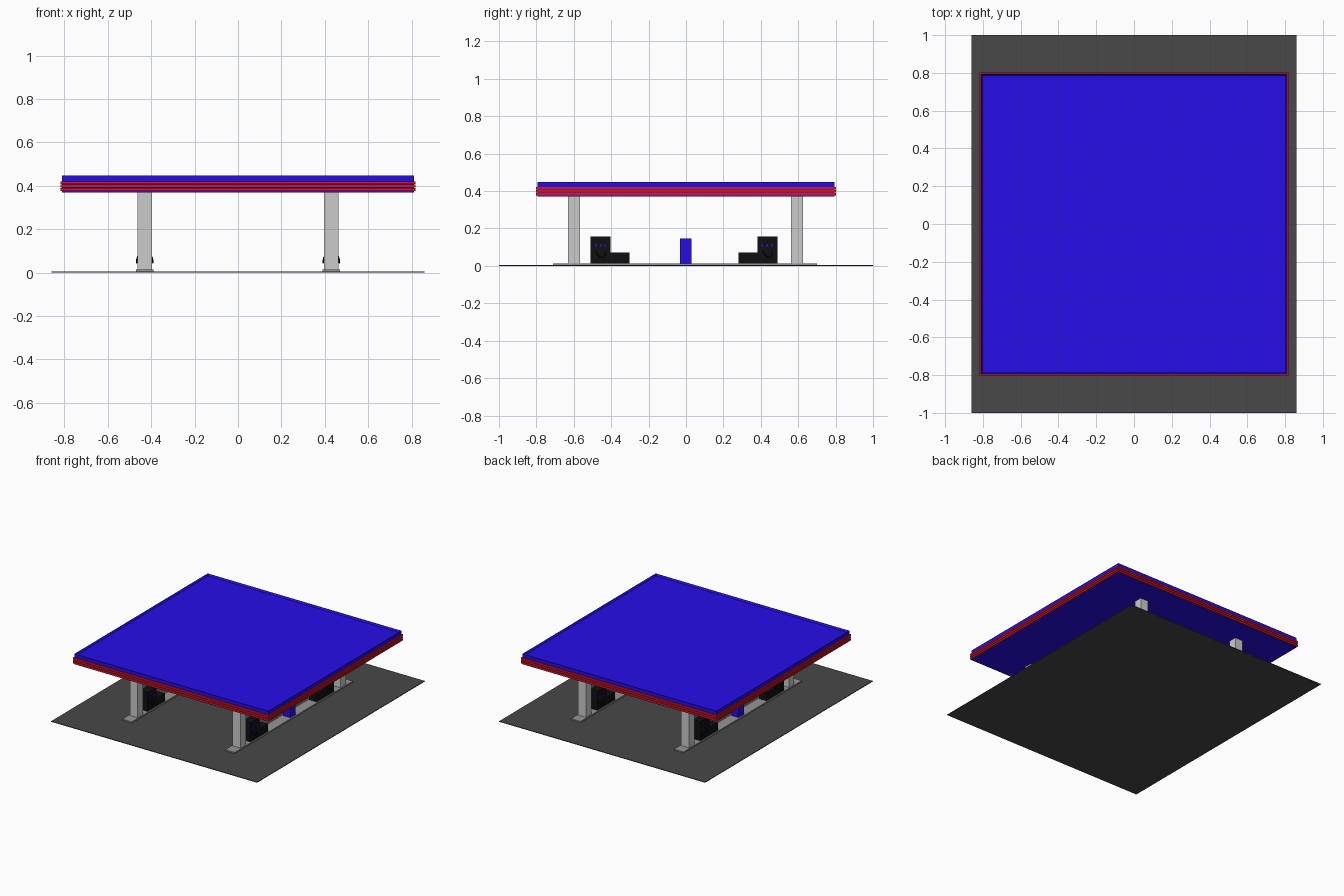
import bpy, bmesh
from mathutils import Vector

if "Cube" in bpy.data.objects:
    bpy.data.objects.remove(bpy.data.objects["Cube"])


def material(name, rgb):
    m = bpy.data.materials.new(name)
    m.diffuse_color = (*rgb, 1)
    m.use_nodes = True
    m.node_tree.nodes["Principled BSDF"].inputs["Base Color"].default_value = m.diffuse_color
    return m


BLUE = material("blue", (0.019, 0.004, 0.8))
RED = material("red", (0.7, 0.008, 0.015))
ASPHALT = material("asphalt", (0.065, 0.065, 0.065))
BLACK = material("black", (0.005, 0.005, 0.005))
CONCRETE = material("concrete", (0.3, 0.3, 0.3))
GREY = material("light_grey", (0.6, 0.6, 0.6))


def add_box(bm, x0, x1, y0, y1, z0, z1):
    geo = bmesh.ops.create_cube(bm, size=1)
    c = Vector(((x0 + x1) / 2, (y0 + y1) / 2, (z0 + z1) / 2))
    for v in geo["verts"]:
        v.co = Vector((v.co.x * (x1 - x0), v.co.y * (y1 - y0), v.co.z * (z1 - z0))) + c


def finish(name, bm, mat):
    me = bpy.data.meshes.new(name)
    bm.to_mesh(me)
    bm.free()
    if mat:
        me.materials.append(mat)
    ob = bpy.data.objects.new(name, me)
    bpy.context.collection.objects.link(ob)
    return ob


def boxes(name, mat, *extents):
    bm = bmesh.new()
    for e in extents:
        add_box(bm, *e)
    return finish(name, bm, mat)


# Forecourt slab
boxes("forecourt", ASPHALT, (-0.86, 0.86, -1, 1, 0, 0.005))

# Canopy slab with a shallow parapet around the roof
bm = bmesh.new()
add_box(bm, -0.81, 0.81, -0.795, 0.795, 0.37, 0.448)
bm.faces.ensure_lookup_table()
top = [f for f in bm.faces if f.calc_center_median().z > 0.44]
bmesh.ops.inset_region(bm, faces=top, thickness=0.012)
bmesh.ops.translate(bm, verts=top[0].verts[:], vec=(0, 0, -0.014))
finish("canopy", bm, BLUE)

# Red fascia strips running round the canopy
for i, z in enumerate((0.377, 0.393, 0.409)):
    h = 0.012
    boxes(f"fascia_strip_{i + 1}", RED,
          (-0.817, 0.817, -0.802, -0.795, z, z + h),
          (-0.817, 0.817, 0.795, 0.802, z, z + h),
          (-0.817, -0.81, -0.795, 0.795, z, z + h),
          (0.81, 0.817, -0.795, 0.795, z, z + h))


def hose(name, x, side, y):
    cu = bpy.data.curves.new(name, "CURVE")
    cu.dimensions = "3D"
    cu.bevel_depth = 0.003
    cu.bevel_resolution = 1
    cu.resolution_u = 4
    sp = cu.splines.new("BEZIER")
    pts = [(0.028, -0.03, 0.085), (0.037, -0.015, 0.06), (0.037, 0.012, 0.045), (0.028, 0.03, 0.085)]
    sp.bezier_points.add(len(pts) - 1)
    for bp, (dx, dy, z) in zip(sp.bezier_points, pts):
        bp.co = (x + side * dx, y + dy, z)
        bp.handle_left_type = bp.handle_right_type = "AUTO"
    cu.materials.append(BLACK)
    bpy.context.collection.objects.link(bpy.data.objects.new(name, cu))


# Two pump islands
for tag, x in (("left", -0.43), ("right", 0.43)):
    boxes(f"{tag}_island", CONCRETE, (x - 0.04, x + 0.04, -0.71, 0.70, 0.005, 0.014))
    for end, y in (("front", -0.598), ("back", 0.593)):
        boxes(f"{tag}_{end}_column", GREY,
              (x - 0.033, x + 0.033, y - 0.032, y + 0.032, 0.014, 0.37))
    # Middle blue cabinet
    boxes(f"{tag}_cabinet", BLUE, (x - 0.03, x + 0.03, -0.033, 0.03, 0.014, 0.147))
    # Fuel pumps: tall body, low bin towards the middle, keypad and hoses
    for end, y, s in (("front", -0.457, 1), ("back", 0.435, -1)):
        boxes(f"{tag}_{end}_pump", BLACK,
              (x - 0.032, x + 0.032, y - 0.053, y + 0.053, 0.014, 0.158))
        ya, yb = sorted((y + s * 0.053, y + s * 0.155))
        boxes(f"{tag}_{end}_bin", BLACK, (x - 0.032, x + 0.032, ya, yb, 0.014, 0.072))
        keys = []
        for side in (-1, 1):
            xa, xb = sorted((x + side * 0.032, x + side * 0.034))
            for j in (-1, 0, 1):
                yc = y + j * 0.026
                keys.append((xa, xb, yc - 0.004, yc + 0.004, 0.1, 0.116))
            hose(f"{tag}_{end}_hose_{'a' if side < 0 else 'b'}", x, side, y)
        boxes(f"{tag}_{end}_keypad", BLUE, *keys)
